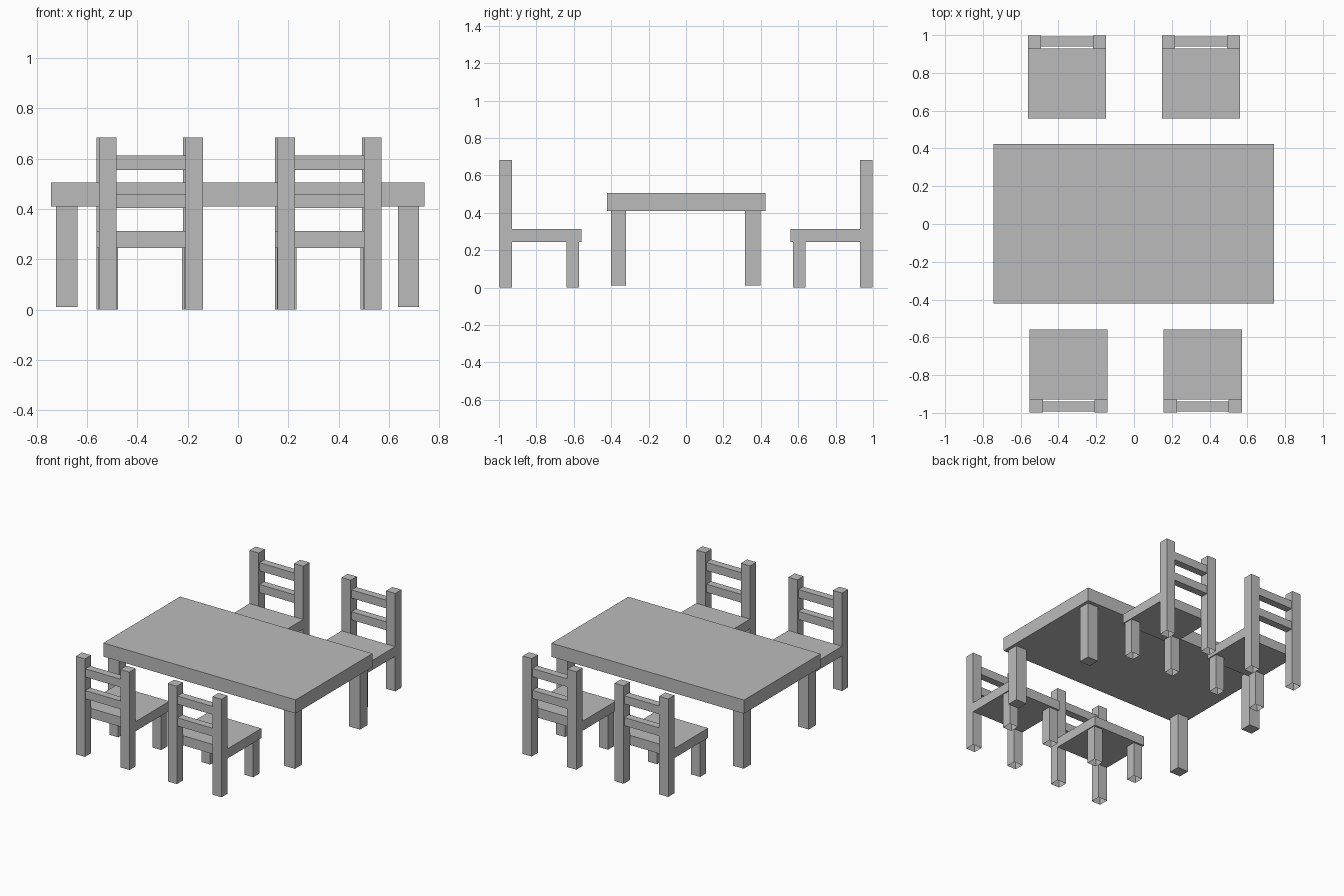
import bpy
import bmesh

cube = bpy.data.objects.get("Cube")
if cube:
    bpy.data.objects.remove(cube, do_unlink=True)

# One plain grey for all furniture
grey = bpy.data.materials.new("plain_grey")
grey.use_nodes = True
colour = (0.5, 0.5, 0.5, 1)
grey.diffuse_color = colour
grey.node_tree.nodes["Principled BSDF"].inputs["Base Color"].default_value = colour


def box(name, xs, ys, zs, open_bottom=False):
    """Box between the given x, y and z limits."""
    bm = bmesh.new()
    bmesh.ops.create_cube(bm, size=1)
    limits = [sorted(pair) for pair in (xs, ys, zs)]
    for v in bm.verts:
        v.co = [lim[1] if c > 0 else lim[0] for c, lim in zip(v.co, limits)]
    bmesh.ops.recalc_face_normals(bm, faces=bm.faces)
    if open_bottom:
        under = [f for f in bm.faces if f.normal.z < -0.5]
        bmesh.ops.delete(bm, geom=under, context='FACES_ONLY')
    mesh = bpy.data.meshes.new(name)
    bm.to_mesh(mesh)
    bm.free()
    mesh.materials.append(grey)
    obj = bpy.data.objects.new(name, mesh)
    bpy.context.collection.objects.link(obj)


def chair(name, cx, back, side):
    """Chair centred on cx; back is the rear y, side is the y sign of the rear."""
    def depth(a, b):
        return back - side * a, back - side * b

    for label, s in (("left", 1), ("right", -1)):
        box(f"{name}_{label}_back_post", (cx + s * 0.137, cx + s * 0.207),
            depth(0, 0.068), (0, 0.683), True)
        box(f"{name}_{label}_front_leg", (cx + s * 0.132, cx + s * 0.2),
            depth(0.36, 0.427), (0, 0.245), True)
    box(f"{name}_seat", (cx - 0.207, cx + 0.207), depth(0.068, 0.44), (0.245, 0.312))
    for label, z in (("lower", 0.403), ("upper", 0.555)):
        box(f"{name}_{label}_slat", (cx - 0.137, cx + 0.137),
            depth(0.006, 0.058), (z, z + 0.057))


# Table
box("table_top", (-0.744, 0.741), (-0.422, 0.424), (0.41, 0.505))
for side, xs in (("right", (-0.723, -0.639)), ("left", (0.636, 0.72))):
    for end, ys in (("front", (-0.401, -0.32)), ("back", (0.316, 0.397))):
        box(f"table_{end}_{side}_leg", xs, ys, (0.01, 0.41))

# Chairs, two on each long side
chair("front_right_chair", -0.346, -0.998, -1)
chair("front_left_chair", 0.364, -0.998, -1)
chair("back_right_chair", -0.355, 0.998, 1)
chair("back_left_chair", 0.355, 0.998, 1)
